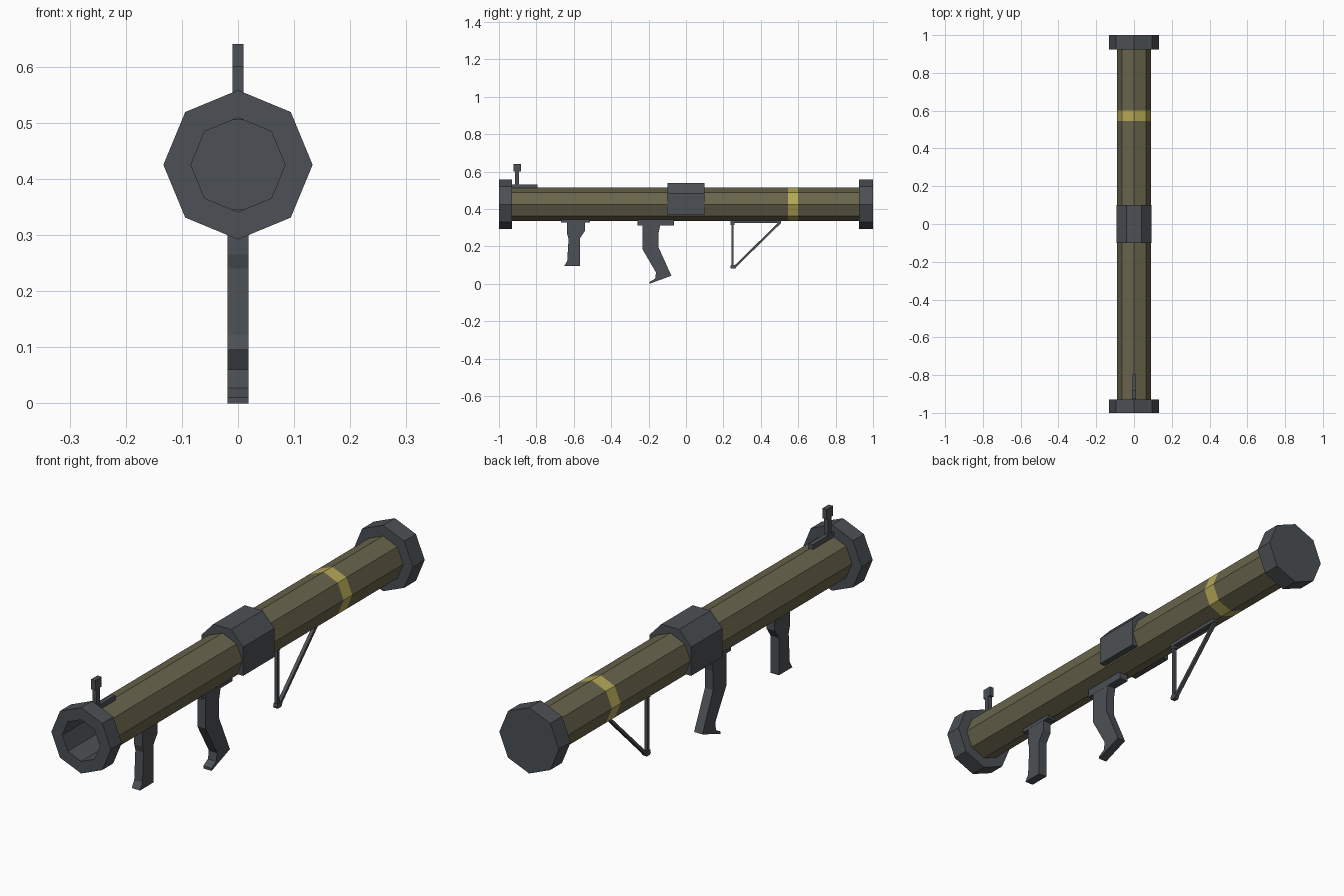
import bpy, bmesh, math
from mathutils import Vector

if "Cube" in bpy.data.objects:
    bpy.data.objects.remove(bpy.data.objects["Cube"])

AXIS_Z = 0.425  # height of the tube axis


def material(name, rgb):
    m = bpy.data.materials.new(name)
    m.diffuse_color = (*rgb, 1)
    m.use_nodes = True
    m.node_tree.nodes["Principled BSDF"].inputs["Base Color"].default_value = m.diffuse_color
    return m


GREY = material("dark grey metal", (0.072, 0.081, 0.089))
OLIVE = material("olive paint", (0.140, 0.127, 0.072))
YELLOW = material("yellow band", (0.46, 0.39, 0.095))


def finish(name, bm, *mats):
    bmesh.ops.recalc_face_normals(bm, faces=bm.faces)
    me = bpy.data.meshes.new(name)
    bm.to_mesh(me)
    bm.free()
    for m in mats:
        me.materials.append(m)
    ob = bpy.data.objects.new(name, me)
    bpy.context.collection.objects.link(ob)
    return ob


def lathe(name, profile, *mats, sides=8):
    """Turn (y, radius) points around the tube axis."""
    bm = bmesh.new()
    rings = []
    for y, r in profile:
        angles = [2 * math.pi * i / sides for i in range(sides)]
        rings.append([bm.verts.new((r * math.cos(a), y, AXIS_Z + r * math.sin(a))) for a in angles])
    for a, b in zip(rings, rings[1:]):
        for i in range(sides):
            j = (i + 1) % sides
            bm.faces.new((a[i], a[j], b[j], b[i]))
    bm.faces.new(rings[0])
    bm.faces.new(rings[-1])
    return finish(name, bm, *mats)


def extrude(name, outline, depth, axis="x"):
    """Extrude a side outline (y, z) across x, or a front outline (x, z) along y."""
    bm = bmesh.new()
    place = (lambda u, v, d: (d, u, v)) if axis == "x" else (lambda u, v, d: (u, d, v))
    a = [bm.verts.new(place(u, v, -depth)) for u, v in outline]
    b = [bm.verts.new(place(u, v, depth)) for u, v in outline]
    bm.faces.new(a)
    bm.faces.new(b)
    for i in range(len(a)):
        j = (i + 1) % len(a)
        bm.faces.new((a[i], a[j], b[j], b[i]))
    return finish(name, bm, GREY)


def plate(name, y0, y1, z0, z1, half):
    return extrude(name, [(y0, z0), (y1, z0), (y1, z1), (y0, z1)], half)


def strut(name, start, end, thick, half):
    s, e = Vector(start), Vector(end)
    d = (e - s).normalized()
    n = Vector((-d.y, d.x)) * thick / 2
    return extrude(name, [s + n, e + n, e - n, s - n], half)


# main tube, with the painted band between its middle rings
tube = lathe("tube", [(-0.96, 0.09), (0.545, 0.09), (0.60, 0.09), (0.96, 0.09)], OLIVE, YELLOW)
for f in tube.data.polygons:
    if 0.545 < f.center.y < 0.60:
        f.material_index = 1
# the front end of the tube is open, so drop its cap
bm = bmesh.new()
bm.from_mesh(tube.data)
caps = [f for f in bm.faces if abs(f.normal.y) > 0.9]
bmesh.ops.delete(bm, geom=caps, context="FACES")
bm.to_mesh(tube.data)
bm.free()

# muzzle collar with bore, and closed rear collar
lathe("muzzle_collar", [(-0.93, 0.086), (-0.93, 0.133), (-1.0, 0.133), (-1.0, 0.084), (-0.65, 0.084)], GREY)
muzzle = bpy.data.objects["muzzle_collar"]
bm = bmesh.new()
bm.from_mesh(muzzle.data)
cover = [f for f in bm.faces if len(f.verts) == 8 and abs(f.calc_center_median().y + 0.93) < 0.01]
bmesh.ops.delete(bm, geom=cover, context="FACES")
bm.to_mesh(muzzle.data)
bm.free()
lathe("rear_collar", [(0.925, 0.133), (1.0, 0.133)], GREY)

# centre sleeve
extrude("centre_sleeve", [(-0.093, 0.367), (0.093, 0.367), (0.093, 0.483), (0.04, 0.54),
                          (-0.04, 0.54), (-0.093, 0.483)], 0.1, axis="y")

# front sight
plate("sight_base", -0.94, -0.795, 0.505, 0.531, 0.009)
plate("sight_post", -0.914, -0.893, 0.525, 0.602, 0.0095)
plate("sight_head", -0.923, -0.882, 0.60, 0.64, 0.0095)

# front grip
plate("front_grip_mount", -0.667, -0.512, 0.328, 0.345, 0.019)
extrude("front_grip", [(-0.635, 0.33), (-0.539, 0.33), (-0.539, 0.285), (-0.566, 0.245), (-0.566, 0.095),
                       (-0.651, 0.095), (-0.635, 0.122), (-0.628, 0.24), (-0.635, 0.265)], 0.0185)

# rear pistol grip
plate("rear_grip_mount", -0.26, -0.063, 0.312, 0.345, 0.019)
extrude("rear_grip", [(-0.233, 0.315), (-0.137, 0.315), (-0.147, 0.27), (-0.147, 0.195), (-0.078, 0.043),
                      (-0.195, 0.0), (-0.195, 0.01), (-0.165, 0.027), (-0.16, 0.06), (-0.233, 0.185)], 0.0185)

# wire shoulder rest
plate("rest_mount", 0.238, 0.508, 0.325, 0.342, 0.01)
strut("rest_upright", (0.249, 0.33), (0.249, 0.09), 0.012, 0.007)
strut("rest_brace", (0.503, 0.328), (0.26, 0.09), 0.012, 0.007)
extrude("rest_foot", [(0.237, 0.088), (0.242, 0.081), (0.262, 0.081), (0.27, 0.09),
                      (0.262, 0.101), (0.24, 0.101)], 0.009)
extrude("rest_hinge", [(0.239, 0.314), (0.259, 0.314), (0.259, 0.33), (0.239, 0.33)], 0.009)
